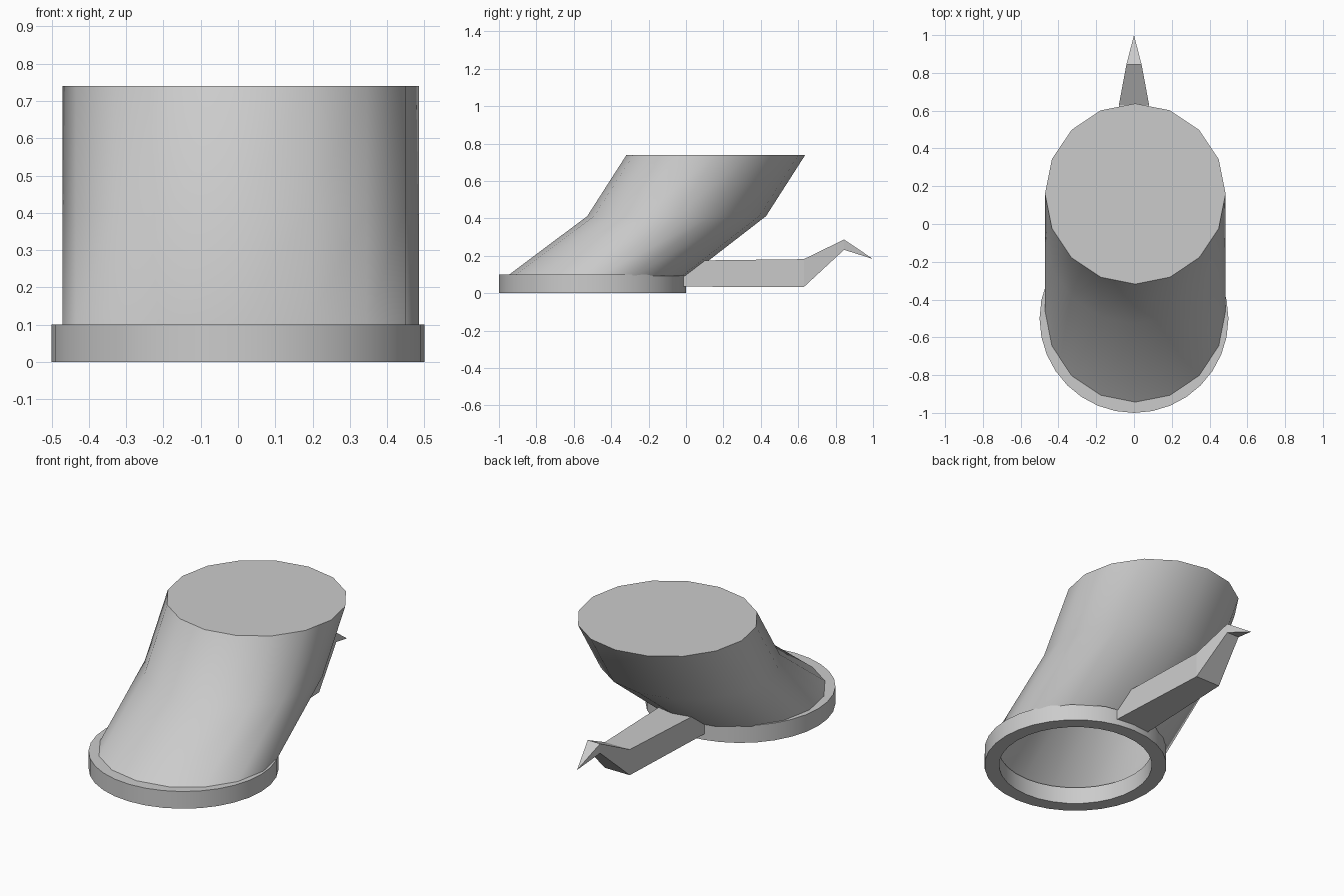
import bpy
import math

if "Cube" in bpy.data.objects:
    bpy.data.objects.remove(bpy.data.objects["Cube"])


def add_object(name, verts, faces, smooth=False):
    mesh = bpy.data.meshes.new(name)
    mesh.from_pydata(verts, [], faces)
    mesh.update()
    obj = bpy.data.objects.new(name, mesh)
    bpy.context.collection.objects.link(obj)
    if smooth:
        bpy.ops.object.select_all(action='DESELECT')
        obj.select_set(True)
        bpy.context.view_layer.objects.active = obj
        bpy.ops.object.shade_smooth_by_angle(angle=math.radians(40))
    return obj


def circle(n, r, cx, cy, z, tilt=0.0):
    pts = []
    for i in range(n):
        a = 2 * math.pi * i / n
        pts.append((cx + r * math.cos(a), cy + r * math.sin(a), z - tilt * math.sin(a)))
    return pts


def bridge(n, count, closed=False):
    # quads between successive loops of n points
    faces = []
    for k in range(count if closed else count - 1):
        a, b = k * n, ((k + 1) % count) * n
        for i in range(n):
            j = (i + 1) % n
            faces.append((a + i, a + j, b + j, b + i))
    return faces


# Base ring: rectangular section swept round
N = 32
section = [(0.5, 0.0), (0.5, 0.1), (0.42, 0.1), (0.42, 0.0)]
verts = [p for r, z in section for p in circle(N, r, 0, -0.5, z)]
add_object("base_ring", verts, bridge(N, 4, closed=True), smooth=True)

# Bent tube: three slanting loops, open below, capped on top
S = 16
loops = [(-0.465, 0.096, 0.005), (-0.05, 0.412, 0.0), (0.16, 0.74, 0.0)]
verts = [p for y, z, t in loops for p in circle(S, 0.478, 0.007, y, z, t)]
faces = bridge(S, 3) + [tuple(range(2 * S, 3 * S))]
add_object("bent_tube", verts, faces, smooth=True)

# Tapered handle: rectangular sections ending in a bent point
sections = [(-0.02, 0.11, 0.035, 0.174), (0.63, 0.08, 0.033, 0.182),
            (0.845, 0.04, 0.232, 0.287)]
verts = []
for y, w, lo, hi in sections:
    verts += [(-w, y, lo), (-w, y, hi), (w, y, hi), (w, y, lo)]
tip = len(verts)
verts.append((0, 1.0, 0.183))
faces = bridge(4, 3) + [(3, 2, 1, 0)]
faces += [(8 + i, 8 + (i + 1) % 4, tip) for i in range(4)]
add_object("handle_hook", verts, faces)
